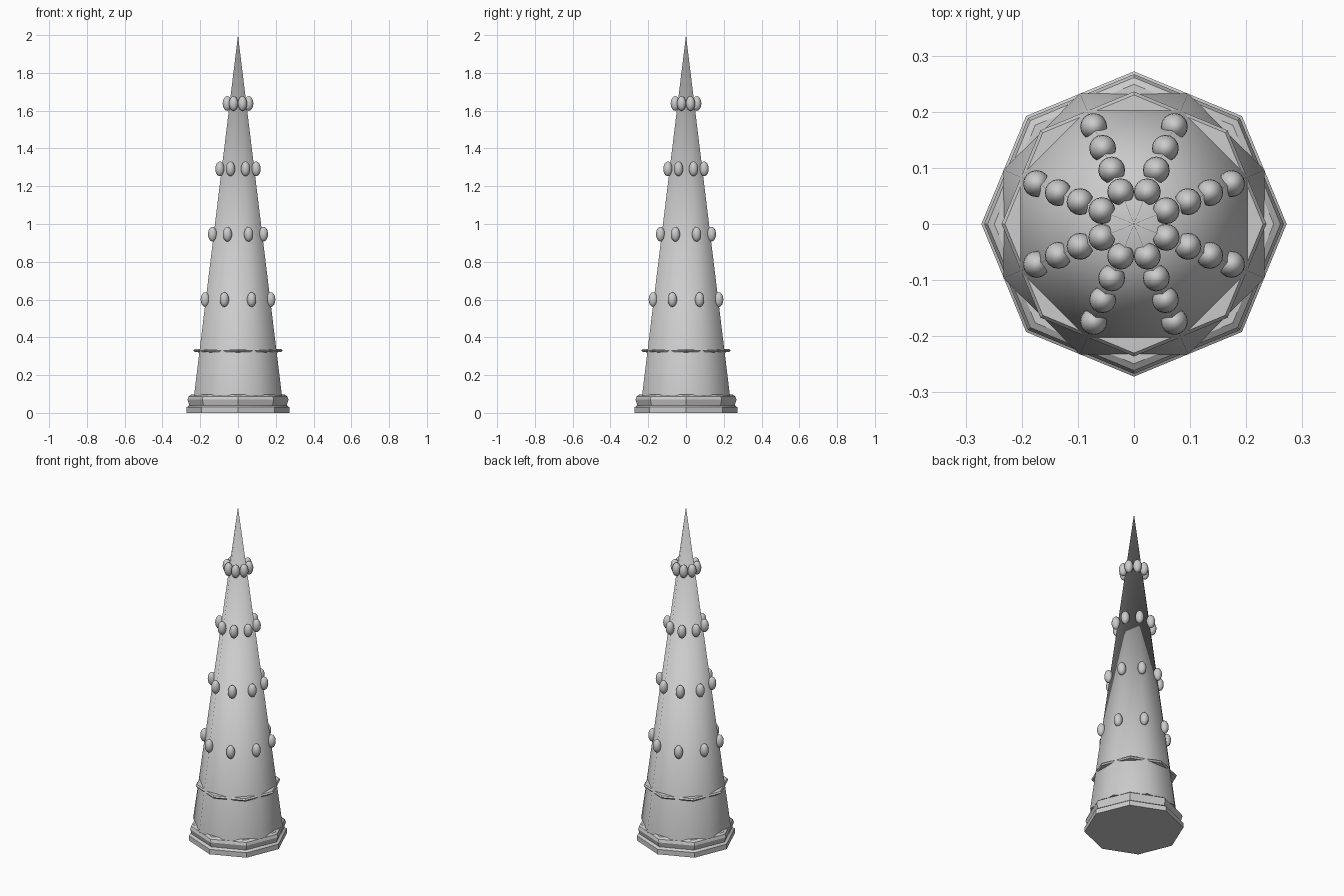
import bpy, bmesh, math

if "Cube" in bpy.data.objects:
    bpy.data.objects.remove(bpy.data.objects["Cube"])

SIDES = 8
STEP = 2 * math.pi / SIDES

stone = bpy.data.materials.new("light_grey")
stone.diffuse_color = (0.6, 0.6, 0.6, 1)
stone.use_nodes = True
stone.node_tree.nodes["Principled BSDF"].inputs["Base Color"].default_value = stone.diffuse_color


def finish(name, bm, angle):
    """Turn a bmesh into a shaded object."""
    bmesh.ops.recalc_face_normals(bm, faces=bm.faces)
    mesh = bpy.data.meshes.new(name)
    bm.to_mesh(mesh)
    bm.free()
    mesh.materials.append(stone)
    obj = bpy.data.objects.new(name, mesh)
    bpy.context.collection.objects.link(obj)
    bpy.ops.object.select_all(action='DESELECT')
    obj.select_set(True)
    bpy.context.view_layer.objects.active = obj
    bpy.ops.object.shade_smooth_by_angle(angle=math.radians(angle))
    return obj


def lathe(name, profile, turn=0.0, angle=30):
    """Octagonal solid from (radius, height) points, closed at both ends."""
    bm = bmesh.new()
    rings = []
    for r, z in profile:
        if r == 0:
            rings.append([bm.verts.new((0, 0, z))] * SIDES)
        else:
            rings.append([bm.verts.new((r * math.cos(turn + i * STEP),
                                        r * math.sin(turn + i * STEP), z))
                          for i in range(SIDES)])
    for low, high in zip(rings, rings[1:]):
        for i in range(SIDES):
            j = (i + 1) % SIDES
            corners = list(dict.fromkeys((low[i], low[j], high[j], high[i])))
            bm.faces.new(corners)
    for (r, z), ring in ((profile[0], rings[0]), (profile[-1], rings[-1])):
        if r > 0:
            bm.faces.new(ring)
    return finish(name, bm, angle)


# Moulded octagonal plinth
lathe("plinth", [(0.272, 0), (0.272, 0.03), (0.258, 0.04), (0.262, 0.053),
                 (0.267, 0.07), (0.261, 0.087), (0.249, 0.096), (0.2, 0.097)])

# Tapering spire, turned so its corners sit over the plinth's edges
lathe("spire", [(0.252, 0.09), (0, 2.0)], turn=STEP / 2, angle=50)

# Thin collar whose corners poke through the spire faces
lathe("collar", [(0.19, 0.32), (0.23, 0.322), (0.236, 0.33),
                 (0.23, 0.338), (0.19, 0.34)])

# Rows of egg-shaped studs along the spire's corners
for row in range(4):
    z = 0.6 + row * 0.346
    radius = 0.188 - row * 0.042
    bm = bmesh.new()
    for i in range(SIDES):
        a = (i + 0.5) * STEP
        egg = bmesh.ops.create_uvsphere(bm, u_segments=16, v_segments=10,
                                        radius=1)["verts"]
        bmesh.ops.scale(bm, vec=(0.024, 0.024, 0.039), verts=egg)
        bmesh.ops.translate(bm, vec=(radius * math.cos(a),
                                     radius * math.sin(a), z), verts=egg)
    finish(f"stud_row_{row + 1}", bm, 60)
